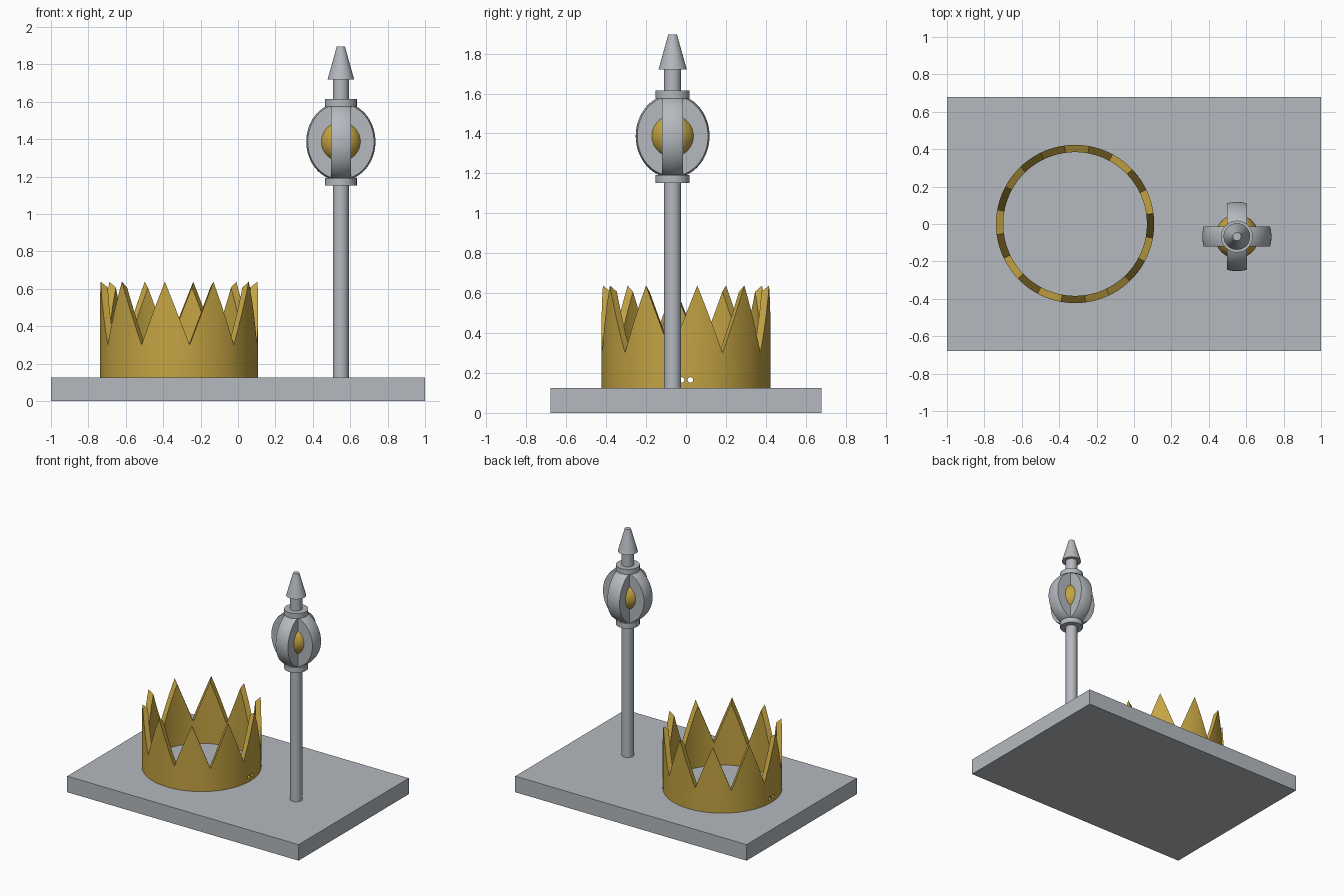
import bpy, bmesh
from math import sin, cos, radians, pi
from mathutils import Vector, Matrix

cube = bpy.data.objects.get("Cube")
if cube:
    bpy.data.objects.remove(cube, do_unlink=True)


def material(name, rgb):
    m = bpy.data.materials.new(name)
    m.use_nodes = True
    m.diffuse_color = (*rgb, 1)
    m.node_tree.nodes["Principled BSDF"].inputs["Base Color"].default_value = (*rgb, 1)
    return m


GREY = material("steel grey", (0.46, 0.49, 0.52))
GOLD = material("gold", (0.55, 0.37, 0.055))


def finish(name, bm, mat, smooth=True):
    bmesh.ops.recalc_face_normals(bm, faces=bm.faces)
    mesh = bpy.data.meshes.new(name)
    bm.to_mesh(mesh)
    bm.free()
    mesh.materials.append(mat)
    ob = bpy.data.objects.new(name, mesh)
    bpy.context.collection.objects.link(ob)
    bpy.ops.object.select_all(action='DESELECT')
    ob.select_set(True)
    bpy.context.view_layer.objects.active = ob
    if smooth:
        bpy.ops.object.shade_smooth_by_angle(angle=radians(30))
    return ob


def cone(name, x, y, z0, z1, r0, r1, mat=GREY):
    bm = bmesh.new()
    place = Matrix.Translation((x, y, (z0 + z1) / 2))
    bmesh.ops.create_cone(bm, cap_ends=True, segments=40, radius1=r0, radius2=r1,
                          depth=z1 - z0, matrix=place)
    return finish(name, bm, mat)


def ellipsoid(center, radius, height):
    bm = bmesh.new()
    place = Matrix.Translation(center) @ Matrix.Diagonal((radius, radius, height, 1))
    bmesh.ops.create_uvsphere(bm, u_segments=64, v_segments=40, radius=1, matrix=place)
    return bm


# Base slab
BASE_TOP = 0.125
bm = bmesh.new()
bmesh.ops.create_cube(bm, size=1, matrix=Matrix.Translation((0, 0, BASE_TOP / 2))
                      @ Matrix.Diagonal((2, 1.36, BASE_TOP, 1)))
finish("base_slab", bm, GREY, smooth=False)

# Crown: ring whose top edge follows ten straight-sided V notches
CX, OUTER, INNER = -0.315, 0.423, 0.384
TEETH, STEPS = 10, 12
VALLEY, PEAK = 0.30, 0.638
PITCH = 2 * pi / TEETH
slope = (PEAK - VALLEY) / (OUTER * sin(PITCH / 2))
first_valley = radians(-90 + 7.7)

bm = bmesh.new()
rings = []
for i in range(TEETH * STEPS):
    k = i % STEPS
    off = min(k, STEPS - k) / STEPS * PITCH
    a = first_valley + i / STEPS * PITCH
    section = []
    for r, top in ((OUTER, False), (OUTER, True), (INNER, True), (INNER, False)):
        z = VALLEY + slope * r * sin(off) if top else BASE_TOP
        section.append(bm.verts.new((CX + r * cos(a), r * sin(a), z)))
    rings.append(section)
for a, b in zip(rings, rings[1:] + rings[:1]):
    for j in range(4):
        n = (j + 1) % 4
        bm.faces.new((a[j], b[j], b[n], a[n]))
crown = finish("crown", bm, GOLD)

# Pair of small pin holes drilled across the crown
bm = bmesh.new()
for y in (-0.022, 0.022):
    bmesh.ops.create_cone(bm, cap_ends=True, segments=16, radius1=0.014, radius2=0.014, depth=1.2,
                          matrix=Matrix.Translation((CX, y, 0.165)) @ Matrix.Rotation(pi / 2, 4, 'Y'))
drill = finish("hole_cutter", bm, GOLD, smooth=False)
drill.hide_render = True
mod = crown.modifiers.new("pin_holes", 'BOOLEAN')
mod.operation = 'DIFFERENCE'
mod.solver = 'EXACT'
mod.object = drill
bpy.context.view_layer.objects.active = crown
bpy.ops.object.modifier_apply(modifier=mod.name)
bpy.data.objects.remove(drill, do_unlink=True)

# Sceptre shaft, collars and tip
SX, SY, HEAD_Z = 0.55, -0.067, 1.387
cone("sceptre_shaft", SX, SY, BASE_TOP, 1.725, 0.043, 0.043)
cone("lower_collar", SX, SY, 1.152, 1.192, 0.085, 0.085)
cone("upper_collar", SX, SY, 1.575, 1.615, 0.085, 0.085)
cone("sceptre_tip", SX, SY, 1.72, 1.895, 0.071, 0.022)

# Sceptre head: two crossed slices of an ellipsoid around a gold ball
center = Vector((SX, SY, HEAD_Z))
HALF_BAND = 0.053
for name, axis in (("head_band_across", Vector((0, 1, 0))), ("head_band_deep", Vector((1, 0, 0)))):
    bm = ellipsoid(center, 0.185, 0.21)
    for side in (1, -1):
        geom = bm.verts[:] + bm.edges[:] + bm.faces[:]
        bmesh.ops.bisect_plane(bm, geom=geom, plane_co=center + axis * side * HALF_BAND,
                               plane_no=axis * side, clear_outer=True)
        rim = [e for e in bm.edges if e.is_boundary]
        bmesh.ops.holes_fill(bm, edges=rim, sides=0)
    finish(name, bm, GREY)
finish("head_ball", ellipsoid(center, 0.117, 0.117), GOLD)
